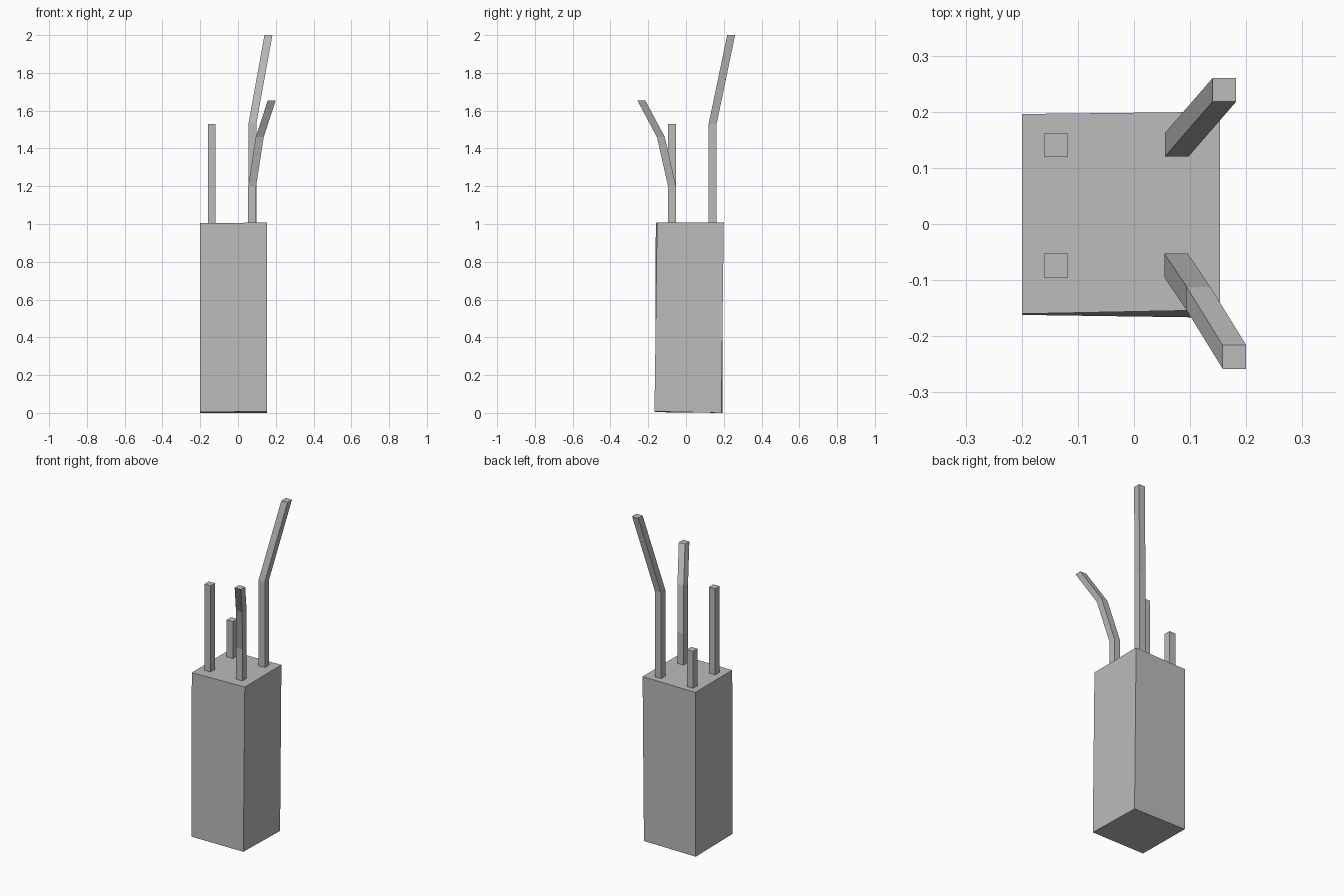
import bpy
import bmesh

cube = bpy.data.objects.get("Cube")
if cube:
    bpy.data.objects.remove(cube, do_unlink=True)

grey = bpy.data.materials.new("plain grey")
grey.use_nodes = True
colour = (0.5, 0.5, 0.5, 1)
grey.diffuse_color = colour
grey.node_tree.nodes["Principled BSDF"].inputs["Base Color"].default_value = colour


def loft(name, rings):
    """Skin a stack of four-cornered rings and cap both ends."""
    bm = bmesh.new()
    loops = [[bm.verts.new(p) for p in ring] for ring in rings]
    for low, high in zip(loops, loops[1:]):
        for i in range(4):
            j = (i + 1) % 4
            bm.faces.new((low[i], low[j], high[j], high[i]))
    bm.faces.new(loops[0][::-1])
    bm.faces.new(loops[-1])
    bmesh.ops.recalc_face_normals(bm, faces=bm.faces)
    mesh = bpy.data.meshes.new(name)
    bm.to_mesh(mesh)
    bm.free()
    mesh.materials.append(grey)
    obj = bpy.data.objects.new(name, mesh)
    bpy.context.collection.objects.link(obj)
    return obj


def post(name, path, half=0.021):
    """Square post with level cross-sections along a path."""
    corners = ((-half, -half), (half, -half), (half, half), (-half, half))
    loft(name, [[(x + dx, y + dy, z) for dx, dy in corners] for x, y, z in path])


# Slightly skewed square body
loft("body", [
    [(-0.2, -0.162, 0.004), (0.153, -0.167, 0.008), (0.153, 0.187, 0), (-0.2, 0.192, 0)],
    [(-0.2, -0.16, 1.004), (0.153, -0.153, 1.008), (0.153, 0.2, 1.008), (-0.2, 0.196, 1.004)],
])

# Straight posts
post("front_right_post", [(-0.139, -0.074, 1), (-0.139, -0.074, 1.53)])
post("back_right_post", [(-0.139, 0.14, 1), (-0.139, 0.14, 1.23)])

# Bent posts
post("front_left_post", [(0.075, -0.074, 1), (0.075, -0.074, 1.2),
                         (0.115, -0.133, 1.46), (0.179, -0.237, 1.655)])
post("back_left_post", [(0.076, 0.141, 1), (0.076, 0.141, 1.53), (0.161, 0.239, 2)])
